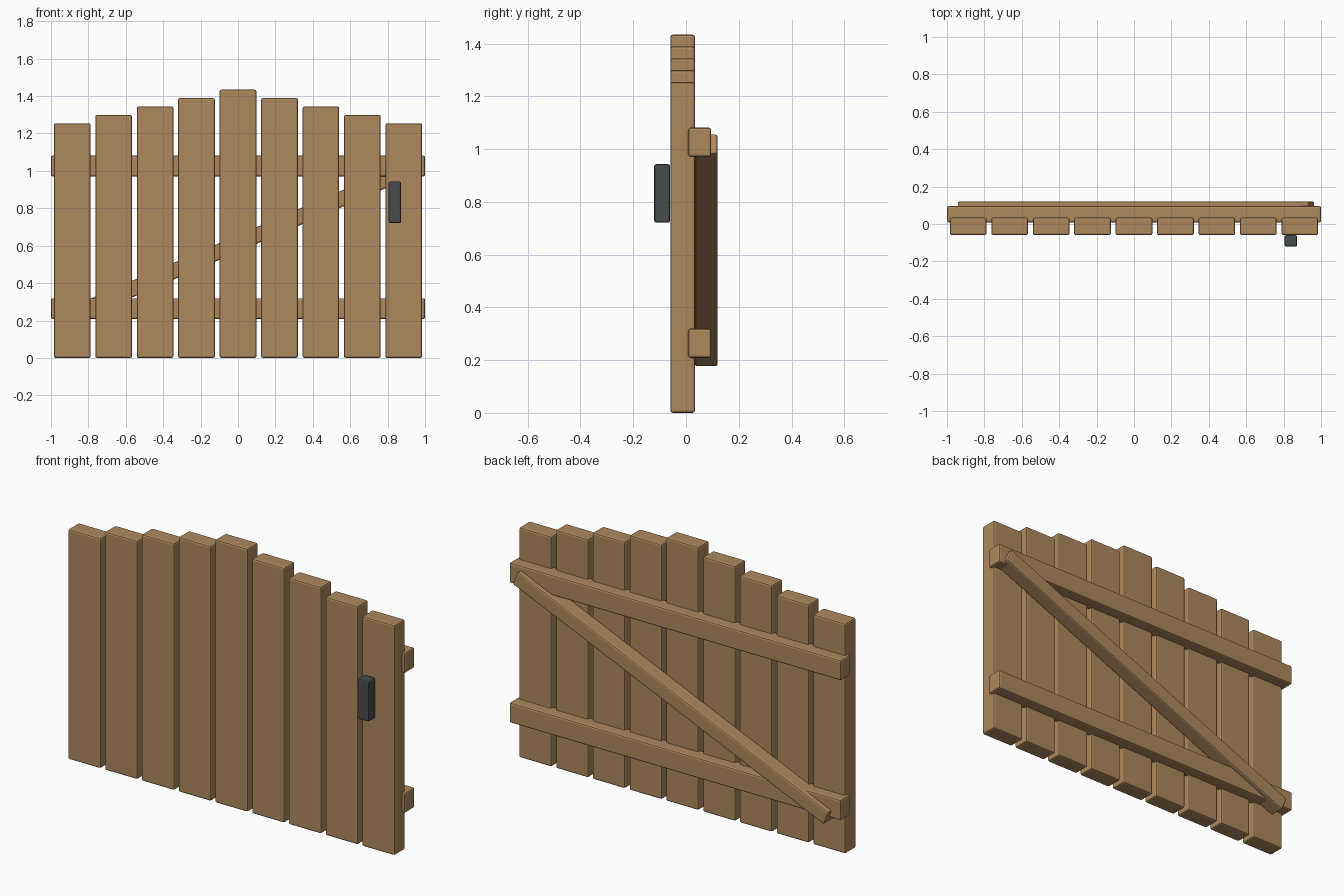
import bpy
import math

if "Cube" in bpy.data.objects:
    bpy.data.objects.remove(bpy.data.objects["Cube"])


def material(name, color):
    m = bpy.data.materials.new(name)
    m.diffuse_color = (*color, 1)
    m.use_nodes = True
    m.node_tree.nodes["Principled BSDF"].inputs["Base Color"].default_value = m.diffuse_color
    return m


wood = material("warm wood", (0.42, 0.25, 0.11))
iron = material("dark iron", (0.065, 0.072, 0.076))


def box(name, center, size, mat, bevel=0.009, tilt=0.0):
    """Rounded-edge block, optionally tilted about the y axis."""
    bpy.ops.mesh.primitive_cube_add(size=1, location=center)
    ob = bpy.context.object
    ob.name = name
    ob.scale = size
    bpy.ops.object.transform_apply(location=False, rotation=False, scale=True)
    ob.rotation_euler = (0, tilt, 0)
    ob.data.materials.append(mat)
    b = ob.modifiers.new("soft edges", 'BEVEL')
    b.width = bevel
    b.segments = 2
    return ob


# Upright planks, stepping up towards the middle
for i in range(-4, 5):
    h = 1.434 - 0.045 * abs(i)
    box(f"plank_{i + 5}", (i * 0.2216, -0.0125, h / 2), (0.196, 0.093, h), wood)

# Horizontal rails behind the planks
for name, z in (("lower_rail", 0.264), ("upper_rail", 1.026)):
    box(name, (0, 0.052, z), (2.0, 0.087, 0.11), wood)

# Diagonal brace, rising to the right
box("diagonal_brace", (0.01, 0.0765, 0.616), (2.045, 0.087, 0.082), wood,
    tilt=-math.radians(23.3))

# Latch block on the front of the right plank
box("latch", (0.839, -0.0905, 0.832), (0.067, 0.061, 0.222), iron)
